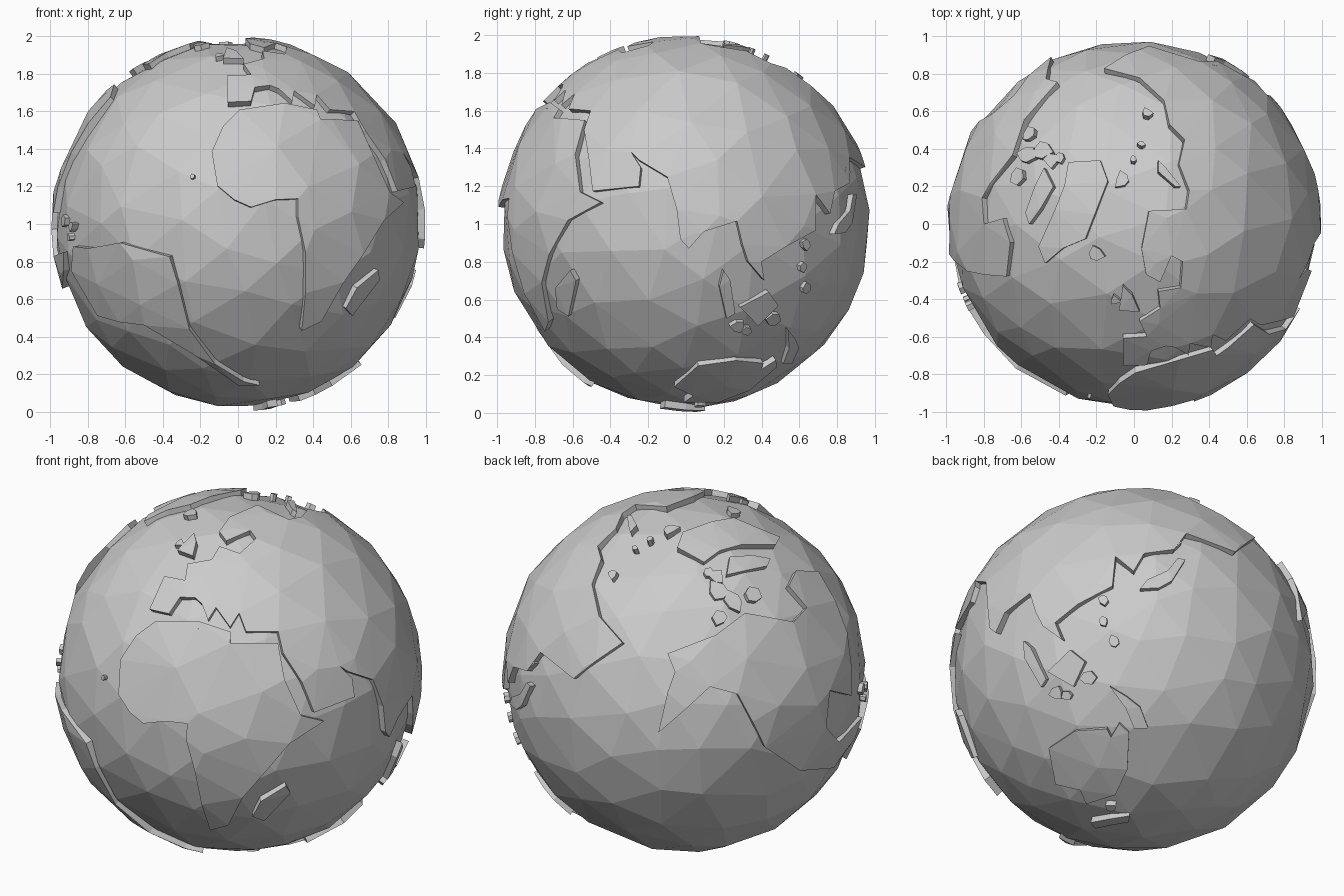
import bpy, bmesh, random
from math import sin, cos, radians, sqrt, pi
from mathutils import Vector, Matrix
from mathutils.geometry import delaunay_2d_cdt

if "Cube" in bpy.data.objects:
    bpy.data.objects.remove(bpy.data.objects["Cube"])

random.seed(4)
SEA, LAND, ROOT = 0.978, 1.0, 0.93


def side(azimuth, elevation):
    """Returns a function placing flat outline points on the sphere as seen from one side."""
    a, e = radians(azimuth), radians(elevation)
    d = Vector((sin(a) * cos(e), -cos(a) * cos(e), sin(e)))
    r = Vector((cos(a), sin(a), 0))
    up = d.cross(r)

    def place(*uv):
        return [(r * u + up * v + d * sqrt(max(0, 1 - u * u - v * v))).normalized()
                for u, v in uv]
    return place


F, R, T = side(0, 0), side(90, 0), side(0, 90)
FR, BL, BR = side(35, 25), side(215, 25), side(135, -25)


def finish(name, bm):
    bmesh.ops.translate(bm, verts=bm.verts, vec=(0, 0, 1))
    me = bpy.data.meshes.new(name)
    bm.to_mesh(me)
    bm.free()
    ob = bpy.data.objects.new(name, me)
    bpy.context.collection.objects.link(ob)
    return ob


def ball(radius):
    bm = bmesh.new()
    bmesh.ops.create_icosphere(bm, subdivisions=3, radius=radius,
                               matrix=Matrix.Rotation(0.4, 4, 'X') @ Matrix.Rotation(0.3, 4, 'Y'))
    for v in bm.verts:
        n = v.co.normalized()
        j = Vector([random.uniform(-.05, .05) for _ in range(3)])
        v.co = (n + j).normalized() * radius
    return bm


# faceted sea
sea = ball(SEA)
grid = [v.co.normalized() for v in sea.verts]
finish("ocean", sea)


def land(name, outline, height=LAND):
    """Raised plate: outline flattened, triangulated, wrapped back on the sphere, walls pulled in."""
    c = sum(outline, Vector()).normalized()
    ex = c.orthogonal().normalized()
    ey = c.cross(ex)
    flat = lambda p: Vector((p.dot(ex), p.dot(ey))) / (1 + p.dot(c))

    def wrap(q):
        s = q.length_squared
        return (ex * (2 * q.x) + ey * (2 * q.y) + c * (1 - s)) / (1 + s)

    pts = []
    for a, b in zip(outline, outline[1:] + outline[:1]):
        k = max(1, round((b - a).length / 0.22))
        pts += [a.lerp(b, i / k).normalized() for i in range(k)]
    inner = [g for g in grid if g.dot(c) > -0.3 and min((g - p).length for p in pts) > 0.08]
    n = len(pts)
    out = delaunay_2d_cdt([flat(p) for p in pts + inner],
                          [(i, (i + 1) % n) for i in range(n)], [], 1, 1e-5)
    bm = bmesh.new()
    vs = [bm.verts.new(wrap(q) * height) for q in out[0]]
    for f in out[2]:
        bm.faces.new([vs[i] for i in f])
    bmesh.ops.delete(bm, geom=[v for v in bm.verts if not v.link_faces], context='VERTS')
    rim = [e for e in bm.edges if e.is_boundary]
    ext = bmesh.ops.extrude_edge_only(bm, edges=rim)['geom']
    for v in ext:
        if isinstance(v, bmesh.types.BMVert):
            v.co *= ROOT / height
    bmesh.ops.recalc_face_normals(bm, faces=bm.faces)
    bm.faces.ensure_lookup_table()
    if bm.faces[0].normal.dot(bm.faces[0].calc_center_median()) < 0:
        bmesh.ops.reverse_faces(bm, faces=bm.faces)
    return finish(name, bm)


def islet(name, spot, size, height=0.995):
    c = spot[0]
    ex = c.orthogonal().normalized()
    ey = c.cross(ex)
    ring = []
    for i in range(6):
        r = size * random.uniform(.6, 1.2)
        ring.append((c + ex * r * cos(i * pi / 3) + ey * r * sin(i * pi / 3)).normalized())
    land(name, ring, height)


# southern continents
land("africa", F((.01, .61), (-.08, .52), (-.14, .385), (-.11, .205), (-.02, .13), (.07, .09),
                 (.2, .13), (.32, .135), (.32, .04), (.36, -.15), (.34, -.57), (.445, -.52),
                 (.565, -.31), (.67, -.16), (.78, .02), (.885, .115), (.81, .17), (.72, .37),
                 (.64, .55), (.5, .56), (.44, .56), (.42, .61), (.25, .645)))
land("south_america", F((-.88, -.12), (-.8, -.13), (-.63, -.1), (-.365, -.175), (-.32, -.32),
                        (-.26, -.56), (-.125, -.745), (.03, -.84), (.115, -.86), (.0, -.86),
                        (-.23, -.7), (-.5, -.54), (-.75, -.49), (-.89, -.25)))
land("australia", BR((-.42, -.465), (-.265, -.385), (-.09, -.385), (-.07, -.43), (-.02, -.36),
                     (.03, -.41), (.005, -.6), (-.075, -.725), (-.24, -.76), (-.265, -.69),
                     (-.4, -.65)))

# the great northern landmass, followed along its coast
south_coast = R((-.54, .5), (-.515, .345), (-.495, .175), (-.25, .2), (-.24, .3), (-.29, .38),
                (-.25, .34), (-.2, .31), (-.1, .25), (-.05, .08), (-.03, -.08), (.015, -.13),
                (.095, -.04), (.27, .015), (.3, -.11), (.33, -.2), (.415, -.3), (.4, -.2))
east_coast = BR((-.22, .3), (-.03, .39), (-.015, .56), (.085, .47), (.14, .57), (.3, .59),
                (.36, .685))
arctic_coast = T((.08, .95), (-.16, .83), (.03, .78), (.16, .66), (.19, .53), (.27, .45),
                 (.24, .32), (.295, .18), (.28, .08), (.08, .07), (.04, -.135), (.065, -.27),
                 (.14, -.31), (.2, -.17), (.26, -.2), (.25, -.34), (.13, -.36), (.14, -.45),
                 (.03, -.52), (.07, -.6), (-.06, -.61))
inland_sea_coast = F((-.055, .65), (.07, .655), (.09, .73), (.17, .74), (.22, .72), (.29, .655),
                     (.3, .71), (.41, .63), (.42, .69), (.49, .61), (.62, .6))
land("eurasia", south_coast + east_coast + arctic_coast + inland_sea_coast)

land("north_america",
     BL((.32, .32), (.16, .2), (-.1, .1), (-.06, 0), (-.1, -.11), (-.15, -.33), (.0, -.2),
        (.13, -.08), (.28, -.12), (.43, -.41), (.62, -.535), (.8, -.52))
     + F((-.93, -.25), (-.93, -.15))
     + BL((.83, -.38), (.76, -.3), (.78, -.1))
     + F((-.985, .06), (-.96, .2), (-.89, .38))
     + T((-.68, -.28), (-.66, -.1), (-.7, .03), (-.8, .0), (-.81, .14)))

land("greenland", T((-.18, .34), (-.14, .23), (-.21, .05), (-.26, -.08), (-.38, -.13),
                    (-.475, -.21), (-.51, -.12), (-.42, .08), (-.37, .21), (-.35, .33)))

# larger islands
land("baffin_island", T((-.48, .3), (-.43, .2), (-.5, .08), (-.56, .0), (-.58, .06), (-.53, .2)))
land("madagascar", F((.75, -.245), (.755, -.3), (.61, -.49), (.575, -.45), (.635, -.34)))
land("japan", BR((.12, .37), (.22, .37), (.29, .41), (.36, .53), (.32, .54), (.27, .47), (.16, .42)))
land("sumatra", BR((-.53, .12), (-.49, .08), (-.41, -.1), (-.44, -.14), (-.53, .03)))
land("borneo", BR((-.4, -.06), (-.27, .05), (-.19, -.02), (-.26, -.15)))
land("new_guinea", BR((-.06, -.16), (.03, -.22), (.1, -.28), (.135, -.39), (.06, -.39), (.02, -.28)))
land("new_zealand", BR((-.23, -.85), (-.12, -.84), (-.01, -.83), (-.02, -.86), (-.12, -.87), (-.21, -.88)))
land("britain", T((-.06, -.33), (-.01, -.38), (.03, -.47), (-.08, -.46)))
land("novaya_zemlya", T((.13, .34), (.17, .3), (.25, .2), (.22, .2), (.13, .28)))

# small islands
for i, (spot, size) in enumerate([
        (T((-.21, -.16)), .05), (T((-.06, .24)), .05), (T((.0, .35)), .02), (T((.04, .43)), .02),
        (T((.07, .6)), .03), (T((-.1, -.41)), .03), (T((-.5, .4)), .07), (T((-.58, .37)), .06),
        (T((-.45, .34)), .04), (T((-.57, .48)), .05), (T((-.63, .26)), .05), (T((-.4, .36)), .04),
        (F((-.245, .255)), .015), (F((-.9, -.01)), .03), (F((-.94, .02)), .035),
        (F((-.91, -.07)), .025), (F((.26, .62)), .015), (BR((-.08, .32)), .03),
        (BR((-.08, .2)), .03), (BR((-.03, .08)), .04), (BR((-.18, -.11)), .05),
        (BR((-.3, -.2)), .03), (R((.28, -.55)), .045), (BR((-.11, -.79)), .03),
        (BL((-.85, .05)), .04)]):
    islet(f"islet_{i + 1}", spot, size)
